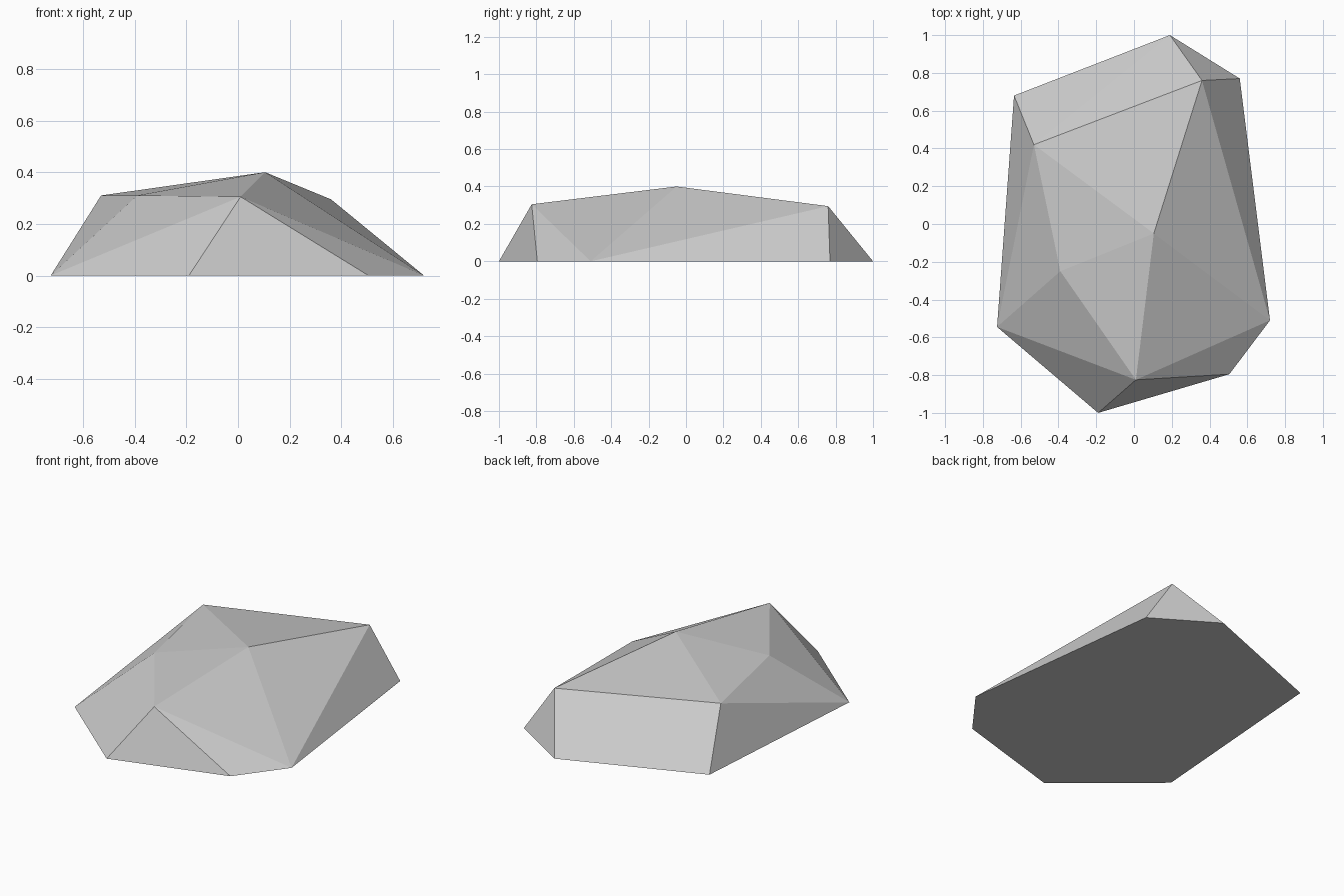
import bpy
import bmesh

cube = bpy.data.objects.get("Cube")
if cube:
    bpy.data.objects.remove(cube, do_unlink=True)

# Stone material
stone = bpy.data.materials.new("grey_stone")
stone.use_nodes = True
colour = (0.6, 0.6, 0.6, 1)
stone.diffuse_color = colour
stone.node_tree.nodes["Principled BSDF"].inputs["Base Color"].default_value = colour

# Corners of the rock: ground outline (a-g) and upper facets (h-l)
corners = {
    "a": (-0.19, -1, 0), "b": (0.505, -0.795, 0), "c": (0.72, -0.51, 0),
    "d": (0.56, 0.77, 0), "e": (0.19, 1, 0), "f": (-0.635, 0.68, 0),
    "g": (-0.725, -0.545, 0),
    "h": (0.01, -0.825, 0.305), "i": (0.105, -0.05, 0.4),
    "j": (0.36, 0.76, 0.295), "k": (-0.53, 0.42, 0.31),
    "l": (-0.39, -0.25, 0.31),
}

# Facets: flat underside, sloping sides, then the crown
underside = "gfedcba"
sides = "abh bch cdj dej efk ekj fgk gah".split()
crown = "cih cji glk ghl kli kij lhi".split()

bm = bmesh.new()
verts = {name: bm.verts.new(co) for name, co in corners.items()}
for facet in [underside] + sides + crown:
    bm.faces.new([verts[name] for name in facet])
bmesh.ops.recalc_face_normals(bm, faces=bm.faces)

mesh = bpy.data.meshes.new("rock")
bm.to_mesh(mesh)
bm.free()
mesh.materials.append(stone)
rock = bpy.data.objects.new("rock", mesh)
bpy.context.collection.objects.link(rock)
